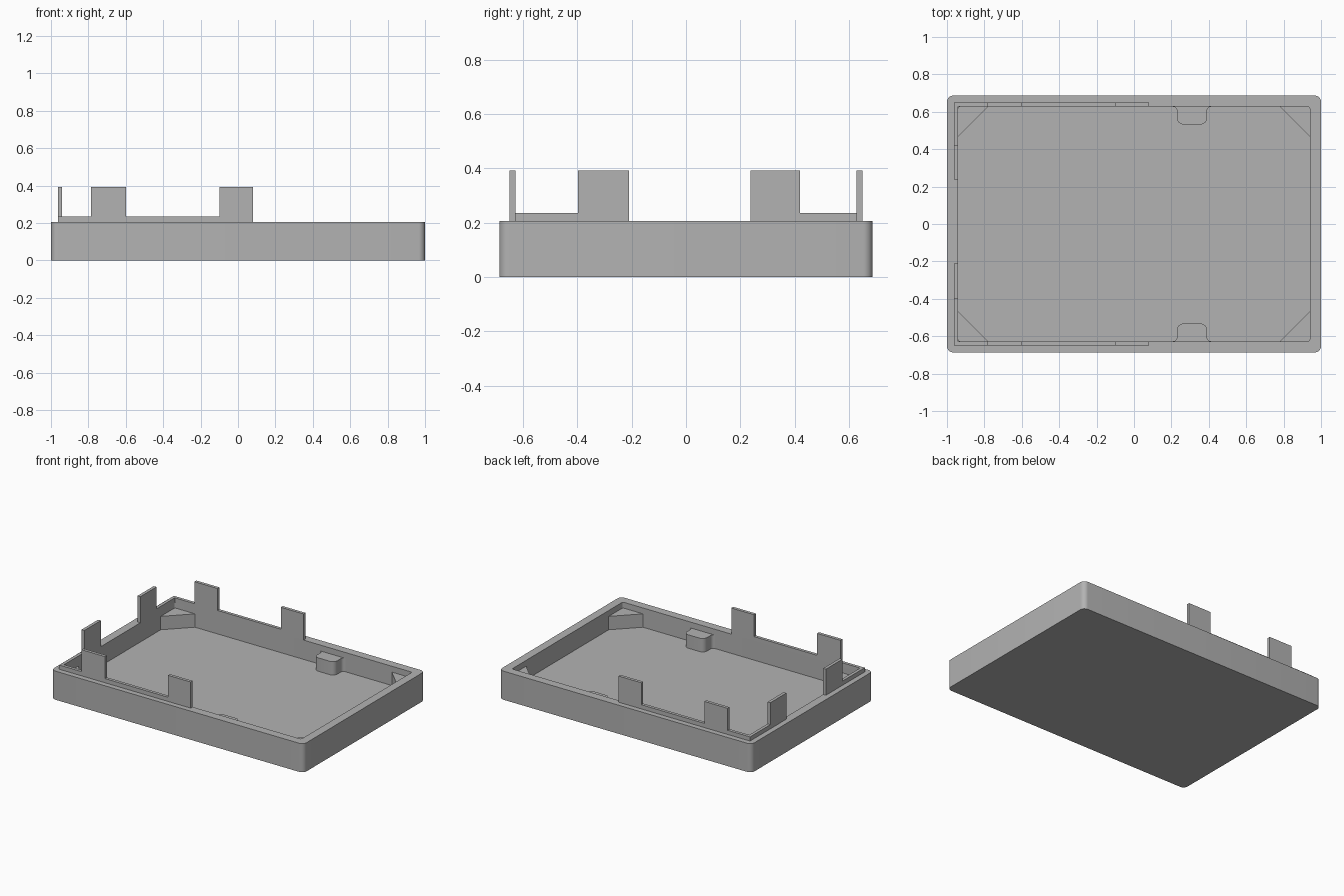
import bpy
import bmesh
from math import cos, sin, pi
from mathutils import Vector

if "Cube" in bpy.data.objects:
    bpy.data.objects.remove(bpy.data.objects["Cube"], do_unlink=True)

grey = bpy.data.materials.new("plain_grey")
grey.use_nodes = True
COLOUR = (0.45, 0.45, 0.45, 1)
grey.diffuse_color = COLOUR
grey.node_tree.nodes["Principled BSDF"].inputs["Base Color"].default_value = COLOUR

# Main dimensions: outer shell, cavity, heights
OX, OY = 1.0, 0.687
IX, IY = 0.94, 0.627
LIP = 0.022
FLOOR, RIM, LEDGE, LIP_TOP, TAB_TOP = 0.067, 0.205, 0.163, 0.235, 0.392


def finish(name, bm):
    bmesh.ops.recalc_face_normals(bm, faces=bm.faces)
    mesh = bpy.data.meshes.new(name)
    bm.to_mesh(mesh)
    bm.free()
    mesh.materials.append(grey)
    obj = bpy.data.objects.new(name, mesh)
    bpy.context.collection.objects.link(obj)
    bpy.ops.object.select_all(action="DESELECT")
    obj.select_set(True)
    bpy.context.view_layer.objects.active = obj
    bpy.ops.object.shade_smooth_by_angle(angle=pi / 6)
    return obj


def arc(cx, cy, r, start, end, steps=8):
    angles = [start + (end - start) * i / steps for i in range(steps + 1)]
    return [(cx + r * cos(a), cy + r * sin(a)) for a in angles]


def rounded_rect(hx, hy, r):
    points = []
    for i, (sx, sy) in enumerate([(1, 1), (-1, 1), (-1, -1), (1, -1)]):
        points += arc(sx * (hx - r), sy * (hy - r), r, i * pi / 2, (i + 1) * pi / 2)
    return points


def stack(name, loops):
    """Skin a list of equal-length vertex loops and cap both ends."""
    bm = bmesh.new()
    rings = [[bm.verts.new(p) for p in loop] for loop in loops]
    n = len(rings[0])
    for a, b in zip(rings, rings[1:]):
        for i in range(n):
            j = (i + 1) % n
            bm.faces.new((a[i], a[j], b[j], b[i]))
    bm.faces.new(rings[0])
    bm.faces.new(rings[-1])
    return finish(name, bm)


def at_height(points, z):
    return [Vector((x, y, z)) for x, y in points]


def prism(name, points, z0, z1):
    return stack(name, [at_height(points, z0), at_height(points, z1)])


def lip_profile(start, end, tabs):
    """Side outline of a low lip with tall tabs, as (distance, height)."""
    points = [(start, RIM), (start, LIP_TOP)]
    for a, b in tabs:
        points += [(a, LIP_TOP), (a, TAB_TOP), (b, TAB_TOP), (b, LIP_TOP)]
    points.append((end, RIM))
    # The last tab closes the lip, so its low corner is dropped
    points.pop(-2)
    return points


# Tray: outer wall, rim, cavity wall and floor in one skin
outer = rounded_rect(OX, OY, 0.035)
inner = rounded_rect(IX, IY, 0.012)
stack("tray", [at_height(outer, 0), at_height(outer, RIM),
               at_height(inner, RIM), at_height(inner, FLOOR)])

# Triangular corner ledges, tucked slightly into the walls
TUCK, LEG = 0.01, 0.16
for sx, x_name in ((1, "left"), (-1, "right")):
    for sy, y_name in ((1, "back"), (-1, "front")):
        cx, cy = IX + TUCK, IY + TUCK
        leg = LEG + 2 * TUCK
        tri = [(cx, cy), (cx - leg, cy), (cx, cy - leg)]
        prism(f"corner_ledge_{y_name}_{x_name}",
              [(sx * x, sy * y) for x, y in tri], FLOOR - TUCK, LEDGE)

# Rounded lug outline: flared at the wall, rounded at the tip
LUG_X, HALF, TIP, R, FLARE = 0.31, 0.08, 0.532, 0.035, 0.022
half_lug = [(HALF + FLARE, IY + TUCK)]
half_lug += arc(HALF + FLARE, IY - FLARE, FLARE, pi / 2, pi, 6)
half_lug += arc(HALF - R, TIP + R, R, 0, -pi / 2, 6)
lug = half_lug + [(-x, y) for x, y in reversed(half_lug)]

for sy, y_name in ((1, "back"), (-1, "front")):
    prism(f"wall_lug_{y_name}", [(LUG_X + x, sy * y) for x, y in lug],
          FLOOR - TUCK, LEDGE)

    # Long lip with two tabs
    profile = lip_profile(-IX - LIP, 0.08, [(-0.785, -0.6), (-0.1, 0.08)])
    stack(f"long_lip_{y_name}",
          [[Vector((x, sy * y, z)) for x, z in profile] for y in (IY, IY + LIP)])

    # Short end lip with one tab
    tab = (0.42, 0.237) if sy > 0 else (0.397, 0.21)
    profile = lip_profile(IY, tab[1], [tab])
    stack(f"end_lip_{y_name}",
          [[Vector((x, sy * y, z)) for y, z in profile] for x in (-IX, -IX - LIP)])
